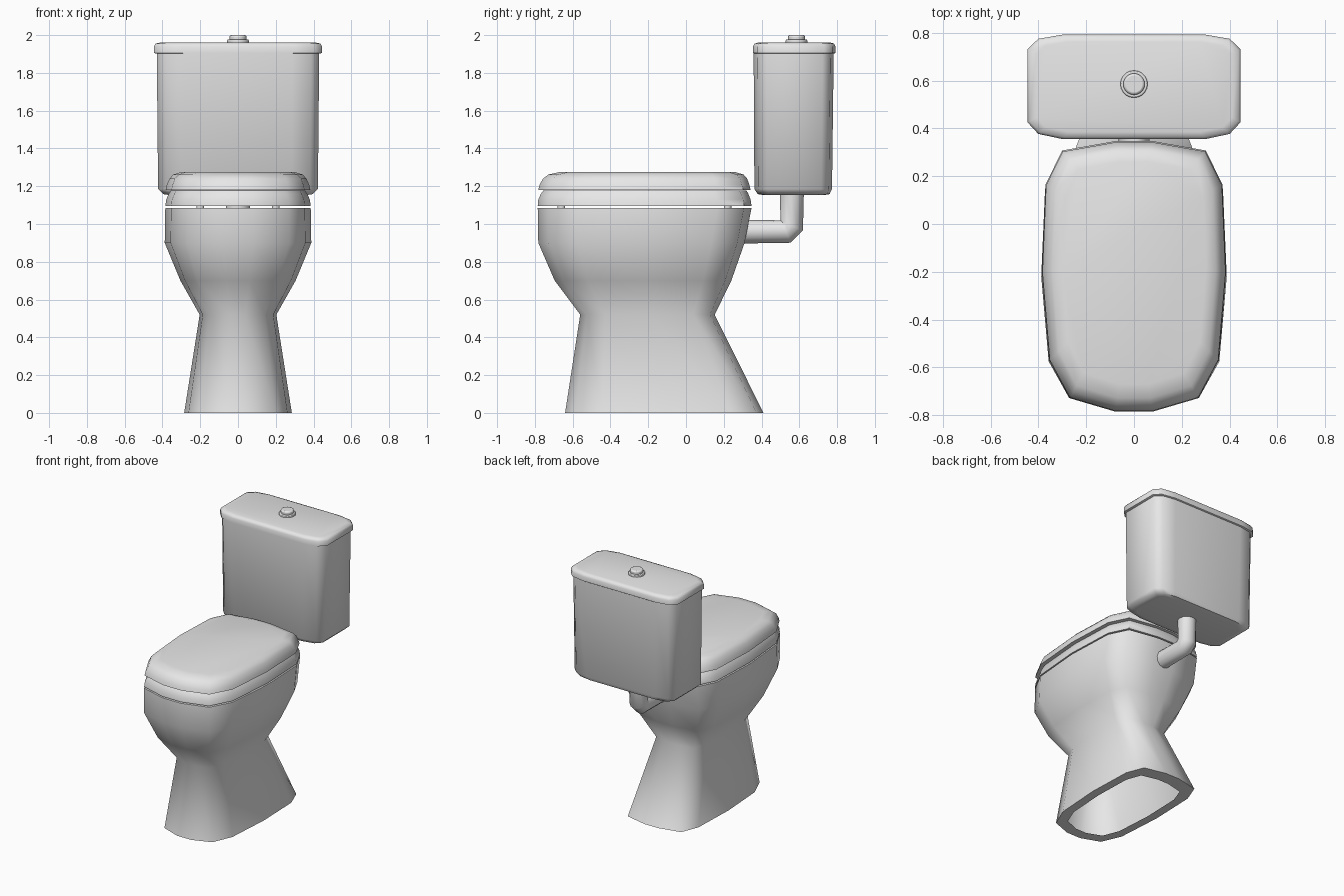
import bpy, bmesh, math

if "Cube" in bpy.data.objects:
    bpy.data.objects.remove(bpy.data.objects["Cube"], do_unlink=True)

ceramic = bpy.data.materials.new("grey ceramic")
ceramic.use_nodes = True
ceramic.diffuse_color = (0.8, 0.8, 0.8, 1)
ceramic.node_tree.nodes["Principled BSDF"].inputs["Base Color"].default_value = (0.8, 0.8, 0.8, 1)

# Half outlines, back to front: x as share of half width, y as share of depth
BOWL = [(.2, 1), (.78, .965), (.96, .84), (1, .515), (.92, .19), (.7, .05), (.2, 0)]
TANK = [(.67, 1), (.9, .96), (1, .86), (1, .16), (.9, .05), (.67, 0)]


def finish(obj, angle):
    obj.data.materials.clear()
    obj.data.materials.append(ceramic)
    bpy.ops.object.select_all(action='DESELECT')
    obj.select_set(True)
    bpy.context.view_layer.objects.active = obj
    bpy.ops.object.shade_smooth_by_angle(angle=math.radians(angle))


def loft(name, half, rings, caps=(True, True), closed=False, angle=50):
    """Skin a mirrored outline through rings of (z, half width, front y, back y)."""
    outline = half + [(-x, t) for x, t in reversed(half)]
    n = len(outline)
    bm = bmesh.new()
    loops = [[bm.verts.new((x * w, y0 + t * (y1 - y0), z)) for x, t in outline]
             for z, w, y0, y1 in rings]
    pairs = list(zip(loops, loops[1:]))
    if closed:
        pairs.append((loops[-1], loops[0]))
    for a, b in pairs:
        for i in range(n):
            j = (i + 1) % n
            bm.faces.new((a[i], b[i], b[j], a[j]))
    if not closed:
        if caps[0]:
            bm.faces.new(loops[0])
        if caps[1]:
            bm.faces.new(loops[-1][::-1])
    bmesh.ops.recalc_face_normals(bm, faces=bm.faces)
    mesh = bpy.data.meshes.new(name)
    bm.to_mesh(mesh)
    bm.free()
    obj = bpy.data.objects.new(name, mesh)
    bpy.context.collection.objects.link(obj)
    finish(obj, angle)
    return obj


def disc(name, radius, z0, z1, location, bevel=0):
    bpy.ops.mesh.primitive_cylinder_add(vertices=20, radius=radius, depth=z1 - z0,
                                        location=(*location, (z0 + z1) / 2))
    obj = bpy.context.object
    obj.name = name
    finish(obj, 40)
    if bevel:
        mod = obj.modifiers.new("soft rim", 'BEVEL')
        mod.width, mod.segments = bevel, 2


# Pedestal and bowl in one shell, with an open foot and a hollow basin
loft("bowl_and_pedestal", BOWL, [
    (0, .22, -.56, .31),
    (0, .285, -.64, .41),
    (.52, .203, -.56, .152),
    (.7, .305, -.695, .24),
    (.9, .388, -.782, .31),
    (1.085, .385, -.785, .347),
    (1.085, .28, -.66, .16),
    (.85, .25, -.62, .12),
    (.62, .14, -.48, .0),
], caps=(False, True), angle=65)

# Ring-shaped seat
loft("seat", BOWL, [
    (1.095, .27, -.65, .15),
    (1.095, .385, -.785, .347),
    (1.13, .38, -.782, .342),
    (1.16, .366, -.768, .33),
    (1.178, .355, -.755, .32),
    (1.178, .27, -.65, .15),
], closed=True)

# Domed lid
loft("lid", BOWL, [
    (1.18, .383, -.782, .342),
    (1.205, .378, -.776, .336),
    (1.24, .363, -.758, .324),
    (1.262, .342, -.728, .305),
    (1.275, .3, -.67, .26),
])

# Small pads between the bowl and the seat
for side, label in ((1, "left"), (-1, "right")):
    for y, place in ((-.66, "front"), (.22, "back")):
        disc(f"{place}_{label}_seat_pad", .02, 1.08, 1.1, (side * .2, y))

# Water tank with a rounded underside
loft("tank", TANK, [
    (1.153, .36, .41, .73),
    (1.158, .395, .38, .76),
    (1.185, .423, .362, .773),
    (1.91, .43, .358, .782),
])

# Tank cover
loft("tank_cover", TANK, [
    (1.902, .436, .362, .786),
    (1.906, .445, .355, .792),
    (1.94, .445, .355, .792),
    (1.955, .437, .363, .784),
    (1.961, .41, .385, .762),
])

# Flush button
disc("button_collar", .057, 1.95, 1.977, (0, .585), .005)
disc("button", .045, 1.96, 2.0, (0, .585), .009)

# Bent pipe from the tank to the bowl
curve = bpy.data.curves.new("pipe", 'CURVE')
curve.dimensions = '3D'
curve.bevel_depth = .064
curve.bevel_resolution = 4
curve.use_fill_caps = True
spline = curve.splines.new('POLY')
path = [(.25, .96), (.53, .96), (.56, .99), (.56, 1.17)]
spline.points.add(len(path) - 1)
for point, (y, z) in zip(spline.points, path):
    point.co = (0, y, z, 1)
pipe = bpy.data.objects.new("pipe", curve)
bpy.context.collection.objects.link(pipe)
bpy.ops.object.select_all(action='DESELECT')
pipe.select_set(True)
bpy.context.view_layer.objects.active = pipe
bpy.ops.object.convert(target='MESH')
finish(bpy.context.object, 50)
